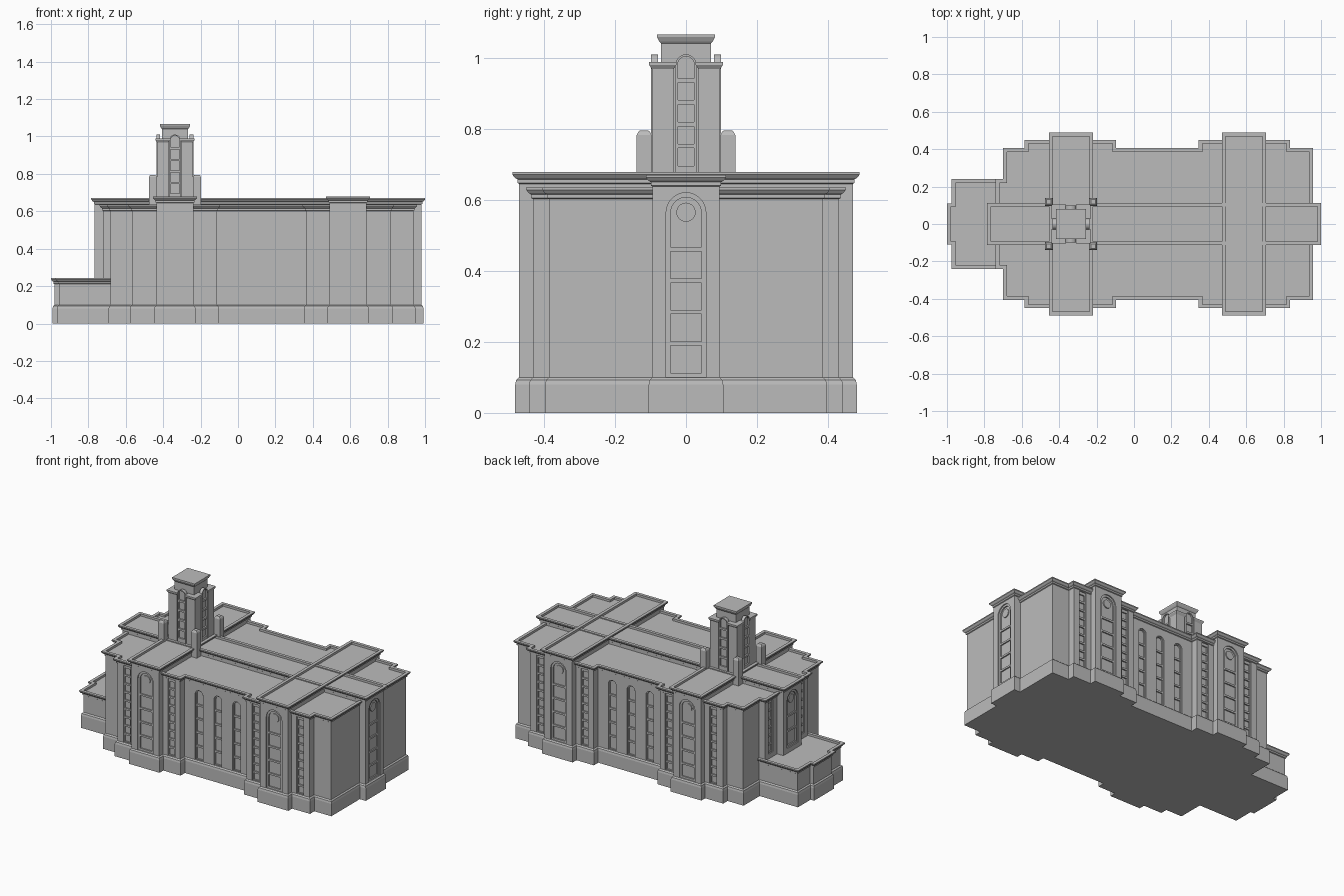
import bpy, bmesh, math
from mathutils import Vector

cube = bpy.data.objects.get("Cube")
if cube:
    bpy.data.objects.remove(cube)

stone = bpy.data.materials.new("grey_stone")
stone.use_nodes = True
GREY = (0.5, 0.5, 0.5, 1)
stone.diffuse_color = GREY
stone.node_tree.nodes["Principled BSDF"].inputs["Base Color"].default_value = GREY


def finish(name, bm):
    bmesh.ops.recalc_face_normals(bm, faces=bm.faces)
    mesh = bpy.data.meshes.new(name)
    bm.to_mesh(mesh)
    bm.free()
    mesh.materials.append(stone)
    obj = bpy.data.objects.new(name, mesh)
    bpy.context.collection.objects.link(obj)
    return obj


def mirrored(half):
    return half + [(x, -y) for x, y in reversed(half)]


def rect(x0, x1, y0, y1):
    return [(x0, y0), (x1, y0), (x1, y1), (x0, y1)]


def inset(outline, d):
    """Shrink a counter-clockwise right-angled outline."""
    pts = [Vector(p) for p in outline]
    out = []
    for i, p in enumerate(pts):
        a = (p - pts[i - 1]).normalized()
        b = (pts[(i + 1) % len(pts)] - p).normalized()
        out.append(p + d * Vector((-a.y - b.y, a.x + b.x)))
    return out


def loft(bm, outline, profile):
    """Stack inset copies of an outline; profile holds (inset, z)."""
    rings = [[bm.verts.new((p.x, p.y, z)) for p in inset(outline, d)]
             for d, z in profile]
    n = len(outline)
    for lo, hi in zip(rings, rings[1:]):
        for i in range(n):
            j = (i + 1) % n
            bm.faces.new((lo[i], lo[j], hi[j], hi[i]))
    bm.faces.new(rings[0][::-1])
    bm.faces.new(rings[-1])


PLINTH = [(0.008, 0), (0.008, 0.08), (0.011, 0.093), (0.019, 0.1)]


def cornice(top, rim=0.02, sink=0.014):
    return [(0.019, top - 0.033), (0.014, top - 0.03), (0.014, top - 0.02),
            (0.007, top - 0.016), (0, top - 0.007), (0, top),
            (rim, top), (rim, top - sink)]


def block(name, outline, top):
    bm = bmesh.new()
    loft(bm, outline, PLINTH + cornice(top))
    return finish(name, bm)


def arch(w, z0, z1, steps=14):
    c = z1 - w
    arc = [(w * math.cos(math.pi * i / steps), c + w * math.sin(math.pi * i / steps))
           for i in range(steps + 1)]
    return [(-w, z0), (w, z0)] + arc


def slot(w, z0, z1):
    return [(-w, z0), (w, z0), (w, z1), (-w, z1)]


def circle(r, z, n=24):
    return [(r * math.cos(math.tau * i / n), z + r * math.sin(math.tau * i / n))
            for i in range(n)]


def prism(bm, shape, place, v0, v1):
    """Extrude a shape drawn on a wall; place is (x, y, normal x, normal y)."""
    px, py, nx, ny = place
    ends = [[bm.verts.new((px - ny * u + nx * v, py + nx * u + ny * v, z))
             for u, z in shape] for v in (v0, v1)]
    n = len(shape)
    for i in range(n):
        j = (i + 1) % n
        bm.faces.new((ends[0][i], ends[0][j], ends[1][j], ends[1][i]))
    bm.faces.new(ends[0][::-1])
    bm.faces.new(ends[1])


# Main body, roof bars and low annex
body = block("main_body", mirrored([
    (-0.74, -0.24), (-0.70, -0.24), (-0.70, -0.405), (-0.585, -0.405),
    (-0.585, -0.45), (-0.095, -0.45), (-0.095, -0.405), (0.345, -0.405),
    (0.345, -0.45), (0.835, -0.45), (0.835, -0.405), (0.957, -0.405)]), 0.635)
BAYS = (-0.337, 0.588)
BAY_W = 0.118
cross_bars = [block("cross_wing", rect(x - BAY_W, x + BAY_W, -0.489, 0.489), 0.678)
              for x in BAYS]
ridge = block("long_wing", rect(-0.785, 1.0, -0.113, 0.113), 0.67)
block("annex", mirrored([(-1.0, -0.11), (-0.975, -0.11), (-0.975, -0.24),
                         (-0.6, -0.24)]), 0.243)

# Window recesses and panes
recess, panes, discs = bmesh.new(), bmesh.new(), bmesh.new()


def window(place, w, z0, z1, rows, top=0, arched=True, border=0.006, shallow=0.007, deep=0.015):
    """Shallow recess with a column of deeper panes; top is the height of the last pane."""
    if shallow:
        prism(recess, arch(w, z0, z1) if arched else slot(w, z0, z1), place, -shallow, 0.01)
    w, z0, z1 = w - border, z0 + border, z1 - border
    split = z1 - top if top else z1
    step = (split - z0) / rows
    for i in range(rows):
        last = arched and not top and i == rows - 1
        a, b = z0 + i * step, z0 + (i + 1) * step
        shape = arch(w, a, z1) if last else slot(w, a, b - 0.012)
        prism(panes, shape, place, -deep, 0.01)
    if top:
        prism(panes, arch(w, split, z1), place, -deep, 0.01)


def bay_window(place, z0, rows):
    window(place, 0.056, z0, 0.62, rows, top=0.14, border=0.013)
    prism(discs, circle(0.027, 0.565), place, -0.02, -0.009)


for s in (-1, 1):
    for x in BAYS:
        bay_window((x, s * 0.47, 0, s), 0.1, 4)
        for side in (-1, 1):
            window((x + side * 0.16, s * 0.431, 0, s), 0.025, 0.1, 0.6, 9, arched=False)
    for x in (-0.01, 0.125, 0.26):
        window((x, s * 0.386, 0, s), 0.028, 0.1, 0.555, 5)
    window((-0.721, s * 0.16, -1, 0), 0.025, 0.26, 0.6, 6, arched=False)
bay_window((0.981, 0, 1, 0), 0.1, 4)
bay_window((-0.766, 0, -1, 0), 0.26, 2)

# Tower core, corner piers, arched panels and buttresses
TX = -0.337
core = bmesh.new()
loft(core, rect(TX - 0.081, TX + 0.081, -0.081, 0.081),
     [(0.011, 0.64), (0.011, 1.04), (0.006, 1.046), (0, 1.058), (0, 1.066)])
finish("tower_core", core)

piers, buttresses = bmesh.new(), bmesh.new()
for sx in (-1, 1):
    for sy in (-1, 1):
        def corner(a, b):
            xs = sorted((TX + sx * a, TX + sx * b))
            ys = sorted((sy * a, sy * b))
            return rect(*xs, *ys)
        loft(piers, corner(0.027, 0.104),
             [(0.008, 0.64), (0.008, 0.968), (0, 0.98), (0, 0.988)])
        loft(buttresses, corner(0.097, 0.139),
             [(0, 0.6), (0, 0.782), (0.004, 0.791), (0.009, 0.795)])
finish("tower_piers", piers)
finish("tower_buttresses", buttresses)

panels = bmesh.new()
for nx, ny in ((1, 0), (-1, 0), (0, 1), (0, -1)):
    place = (TX + nx * 0.099, ny * 0.099, nx, ny)
    prism(panels, arch(0.029, 0.64, 1.01), place, -0.02, 0)
    window(place, 0.029, 0.69, 1.01, 5, shallow=0, deep=0.01)
tower_panels = finish("tower_arched_panels", panels)

# Cut the windows
finish("round_window_discs", discs)
cutters = [finish("recess_cutter", recess), finish("pane_cutter", panes)]
for obj in [body, ridge, tower_panels] + cross_bars:
    for cutter in cutters:
        mod = obj.modifiers.new(cutter.name, 'BOOLEAN')
        mod.operation = 'DIFFERENCE'
        mod.solver = 'EXACT'
        mod.object = cutter
for cutter in cutters:
    cutter.hide_render = True
    cutter.hide_set(True)
